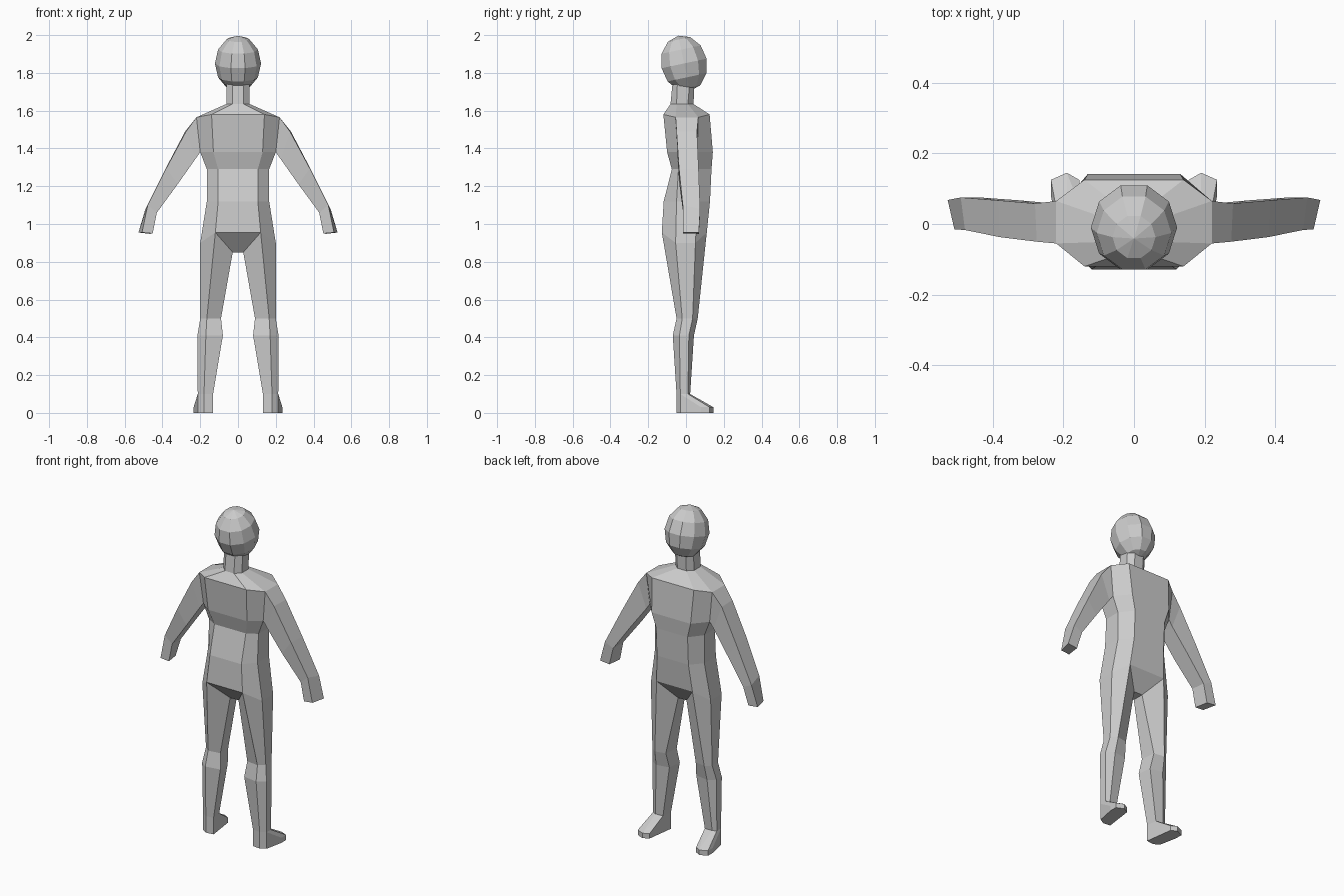
import bpy
import bmesh
from math import sin, cos, pi, radians
from mathutils import Matrix, Vector

cube = bpy.data.objects.get("Cube")
if cube:
    bpy.data.objects.remove(cube, do_unlink=True)

GREY = (0.6, 0.6, 0.6, 1)
mat = bpy.data.materials.new("plain grey")
mat.use_nodes = True
mat.diffuse_color = GREY
mat.node_tree.nodes["Principled BSDF"].inputs["Base Color"].default_value = GREY


def finish(name, bm, mirror=False):
    bmesh.ops.recalc_face_normals(bm, faces=bm.faces)
    mesh = bpy.data.meshes.new(name)
    bm.to_mesh(mesh)
    bm.free()
    mesh.materials.append(mat)
    obj = bpy.data.objects.new(name, mesh)
    bpy.context.collection.objects.link(obj)
    if mirror:
        obj.modifiers.new("Mirror", 'MIRROR').use_mirror_merge = False
    return obj


def loft(bm, rings, cap_end=False, skip=()):
    """Skin matching rings of points; skip holds (ring, side) pairs left open."""
    loops = [[bm.verts.new(p) for p in ring] for ring in rings]
    for i, (a, b) in enumerate(zip(loops, loops[1:])):
        n = len(a)
        for j in range(n):
            if (i, j) not in skip:
                k = (j + 1) % n
                bm.faces.new((a[j], a[k], b[k], b[j]))
    if cap_end:
        bm.faces.new(loops[-1])


def torso_ring(a, b, back, side_back, side_front, front, z, zs=None):
    """Eight-sided section: a is the half width of the flats, b of the sides."""
    zs = z if zs is None else zs
    half = [(a, back, z), (b, side_back, zs), (b, side_front, zs), (a, front, z)]
    return half + [(-x, y, h) for x, y, h in reversed(half)]


# Torso and neck, open where the arms join
bm = bmesh.new()
torso = [
    torso_ring(0.03, 0.062, -0.07, -0.045, 0.02, 0.045, 1.76),
    torso_ring(0.03, 0.062, -0.082, -0.05, 0.01, 0.04, 1.635),
    torso_ring(0.14, 0.22, -0.12, -0.055, 0.065, 0.125, 1.58, 1.565),
    torso_ring(0.13, 0.2, -0.1, -0.045, 0.06, 0.142, 1.38),
    torso_ring(0.105, 0.165, -0.075, -0.04, 0.06, 0.135, 1.29),
    torso_ring(0.105, 0.165, -0.118, -0.05, 0.06, 0.127, 1.12),
    torso_ring(0.12, 0.2, -0.128, -0.055, 0.05, 0.11, 0.955, 0.9),
]
loft(bm, torso, skip={(2, 1), (2, 5)})

# Crotch panel between the legs
hip_back, hip_front = Vector(torso[-1][0]), Vector(torso[-1][3])
crotch_back, crotch_front = Vector((0.028, -0.035, 0.85)), Vector((0.028, 0.035, 0.85))
strip = [hip_back, crotch_back, crotch_front, hip_front]
right = [bm.verts.new(p) for p in strip]
left = [bm.verts.new((-p.x, p.y, p.z)) for p in strip]
for i in range(3):
    bm.faces.new((right[i], right[i + 1], left[i + 1], left[i]))
bmesh.ops.remove_doubles(bm, verts=bm.verts, dist=0.0005)
finish("torso", bm)

# Arms
bm = bmesh.new()
shoulder = [torso[2][1], torso[2][2], torso[3][2], torso[3][1]]
loft(bm, [
    shoulder,
    [(0.275, -0.05, 1.49), (0.28, 0.058, 1.49), (0.225, 0.058, 1.345), (0.225, -0.045, 1.345)],
    [(0.38, -0.037, 1.295), (0.385, 0.067, 1.29), (0.325, 0.067, 1.21), (0.32, -0.035, 1.21)],
    [(0.478, -0.017, 1.1), (0.49, 0.075, 1.08), (0.435, 0.075, 1.055), (0.43, -0.015, 1.06)],
    [(0.508, -0.015, 0.955), (0.527, 0.068, 0.955), (0.465, 0.068, 0.948), (0.452, -0.015, 0.95)],
], cap_end=True)
finish("arms", bm, mirror=True)

# Legs
bm = bmesh.new()
ankle = [(0.18, -0.05, 0.1), (0.213, -0.03, 0.1), (0.213, 0.01, 0.1),
         (0.19, 0.022, 0.1), (0.14, 0.02, 0.1), (0.132, -0.045, 0.1)]
loft(bm, [
    torso[-1][:4] + [crotch_front, crotch_back],
    [(0.165, -0.05, 0.5), (0.2, -0.02, 0.5), (0.2, 0.035, 0.5),
     (0.165, 0.062, 0.5), (0.1, 0.05, 0.5), (0.09, -0.04, 0.5)],
    [(0.17, -0.07, 0.41), (0.215, -0.035, 0.41), (0.215, 0.015, 0.41),
     (0.17, 0.042, 0.41), (0.09, 0.03, 0.41), (0.08, -0.055, 0.41)],
    ankle,
])
finish("legs", bm, mirror=True)

# Feet
bm = bmesh.new()
toes = [(0.235, 0.08), (0.235, 0.125), (0.19, 0.145), (0.155, 0.125)]
points = ankle + [(x, y, 0) for x, y, z in ankle]
points += [(x, y, z) for x, y in toes for z in (0, 0.03)]
for p in points:
    bm.verts.new(p)
bmesh.ops.convex_hull(bm, input=bm.verts)
bmesh.ops.dissolve_limit(bm, angle_limit=radians(2), verts=bm.verts, edges=bm.edges)
finish("feet", bm, mirror=True)

# Head, a coarse ball leaning back
bm = bmesh.new()
bmesh.ops.create_uvsphere(bm, u_segments=10, v_segments=6, radius=1)
lean = Matrix.Rotation(radians(12), 4, 'X')
bm.transform(Matrix.Translation((0, -0.01, 1.85)) @ lean
             @ Matrix.Diagonal((0.122, 0.128, 0.15, 1))
             @ Matrix.Rotation(pi / 2, 4, 'Z'))
finish("head", bm)
